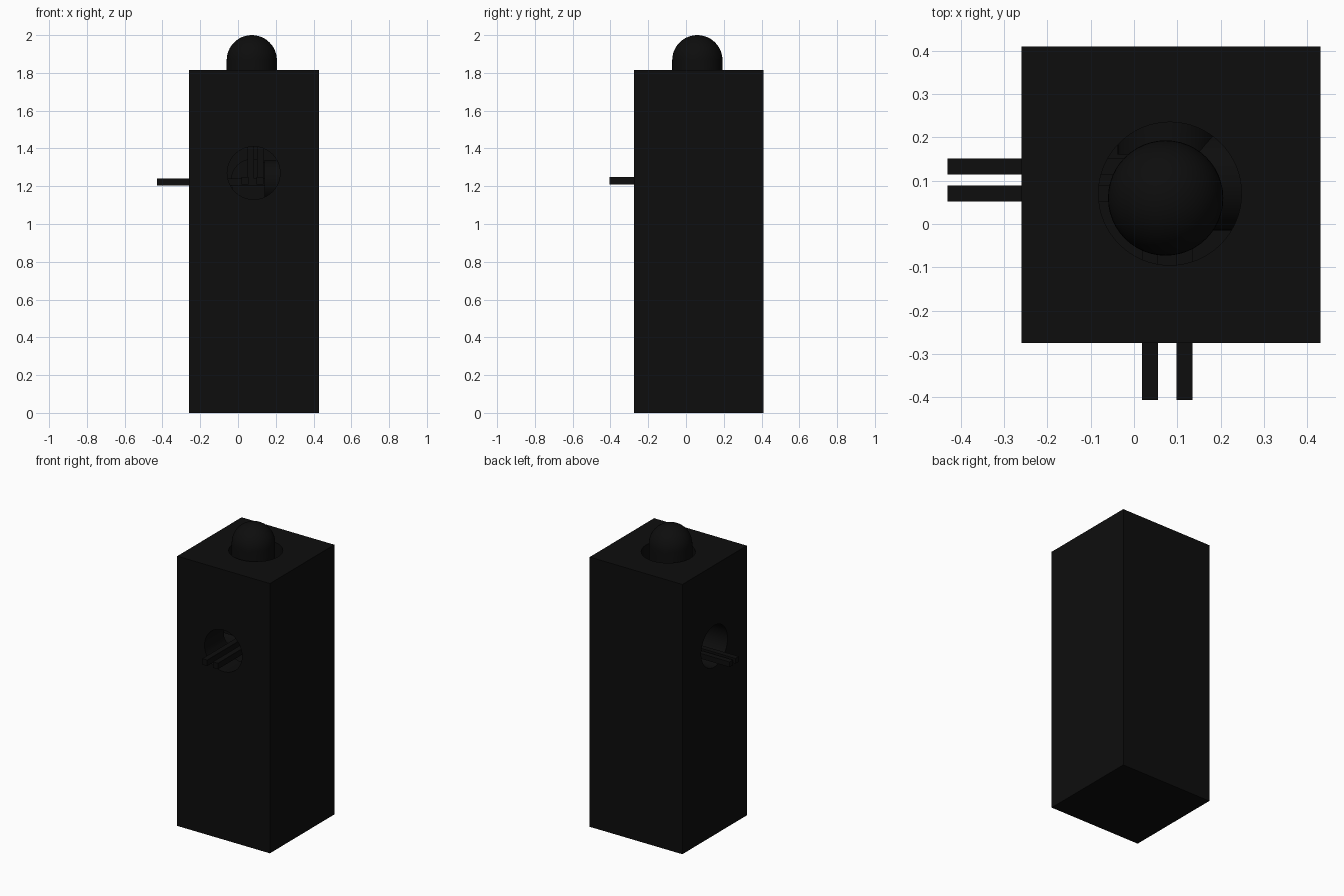
import bpy, bmesh, math
from mathutils import Matrix, Vector

if "Cube" in bpy.data.objects:
    bpy.data.objects.remove(bpy.data.objects["Cube"])

black = bpy.data.materials.new("black")
black.diffuse_color = (0.004, 0.004, 0.004, 1)
black.use_nodes = True
black.node_tree.nodes["Principled BSDF"].inputs["Base Color"].default_value = black.diffuse_color


def finish(name, bm, smooth=False):
    bmesh.ops.recalc_face_normals(bm, faces=bm.faces)
    me = bpy.data.meshes.new(name)
    bm.to_mesh(me)
    bm.free()
    me.materials.append(black)
    ob = bpy.data.objects.new(name, me)
    bpy.context.collection.objects.link(ob)
    if smooth:
        bpy.ops.object.select_all(action='DESELECT')
        ob.select_set(True)
        bpy.context.view_layer.objects.active = ob
        bpy.ops.object.shade_smooth_by_angle(angle=math.radians(35))
    return ob


def box(name, lo, hi):
    bm = bmesh.new()
    lo, hi = Vector(lo), Vector(hi)
    bmesh.ops.create_cube(bm, size=1, matrix=Matrix.Translation((lo + hi) / 2)
                          @ Matrix.Diagonal((*(hi - lo), 1)))
    return finish(name, bm)


def bore(name, start, end, r):
    # cylinder from start to end
    a, b = Vector(start), Vector(end)
    rot = (b - a).to_track_quat('Z', 'Y').to_matrix().to_4x4()
    bm = bmesh.new()
    bmesh.ops.create_cone(bm, cap_ends=True, segments=64, radius1=r, radius2=r,
                          depth=(b - a).length,
                          matrix=Matrix.Translation((a + b) / 2) @ rot)
    return finish(name, bm)


def bulb(name, base, tip, r):
    # round-nosed lens: straight barrel ending in a hemisphere
    a, b = Vector(base), Vector(tip)
    length = (b - a).length
    prof = [(0, 0), (r, 0)]
    prof += [(r * math.cos(i * math.pi / 24), length - r + r * math.sin(i * math.pi / 24))
             for i in range(12)] + [(0, length)]
    bm = bmesh.new()
    vs = [bm.verts.new((x, 0, z)) for x, z in prof]
    es = [bm.edges.new(p) for p in zip(vs, vs[1:])]
    bmesh.ops.spin(bm, geom=vs + es, cent=(0, 0, 0), axis=(0, 0, 1),
                   angle=2 * math.pi, steps=48)
    bmesh.ops.remove_doubles(bm, verts=bm.verts, dist=1e-5)
    rot = (b - a).to_track_quat('Z', 'Y').to_matrix().to_4x4()
    bm.transform(Matrix.Translation(a) @ rot)
    return finish(name, bm, True)


# tall block with three meeting bores (top, front, left)
block = box("block", (-0.26, -0.275, 0), (0.43, 0.41, 1.815))
cutters = [
    bore("top_bore_cutter", (0.083, 0.07, 1.12), (0.083, 0.07, 1.9), 0.165),
    bore("front_bore_cutter", (0.083, -0.4, 1.27), (0.083, 0.385, 1.27), 0.14),
    bore("left_bore_cutter", (-0.4, 0.07, 1.27), (0.39, 0.07, 1.27), 0.14),
]
for c in cutters:
    m = block.modifiers.new(c.name, 'BOOLEAN')
    m.operation = 'DIFFERENCE'
    m.solver = 'EXACT'
    m.object = c
    c.hide_render = True
    c.hide_set(True)
# bake the bores, then drop the cutters
mesh = bpy.data.meshes.new_from_object(
    block.evaluated_get(bpy.context.evaluated_depsgraph_get()))
block.modifiers.clear()
block.data = mesh
for c in cutters:
    bpy.data.objects.remove(c)
bpy.ops.object.select_all(action='DESELECT')
block.select_set(True)
bpy.context.view_layer.objects.active = block
bpy.ops.object.shade_smooth_by_angle(angle=math.radians(30))

# bulbs: one standing out of the top, two lying inside the bores
bulb("top_bulb", (0.073, 0.06, 1.72), (0.073, 0.06, 2.0), 0.133)
bulb("left_bulb", (0.14, 0.1, 1.225), (0.37, 0.1, 1.225), 0.115)
bulb("front_bulb", (0.077, 0.16, 1.23), (0.077, 0.38, 1.23), 0.115)

# square wire pairs of each bulb
for i, (x, y) in enumerate([(0.05, 0.055), (0.1, 0.115)]):
    box(f"top_wire_{i}", (x, 0.045, 1.2), (x + 0.036, 0.08, 1.73))
for i, y in enumerate([0.052, 0.114]):
    box(f"left_wire_{i}", (-0.43, y, 1.205), (0.15, y + 0.037, 1.24))
for i, x in enumerate([0.018, 0.098]):
    box(f"front_wire_{i}", (x, -0.406, 1.21), (x + 0.037, 0.17, 1.25))
